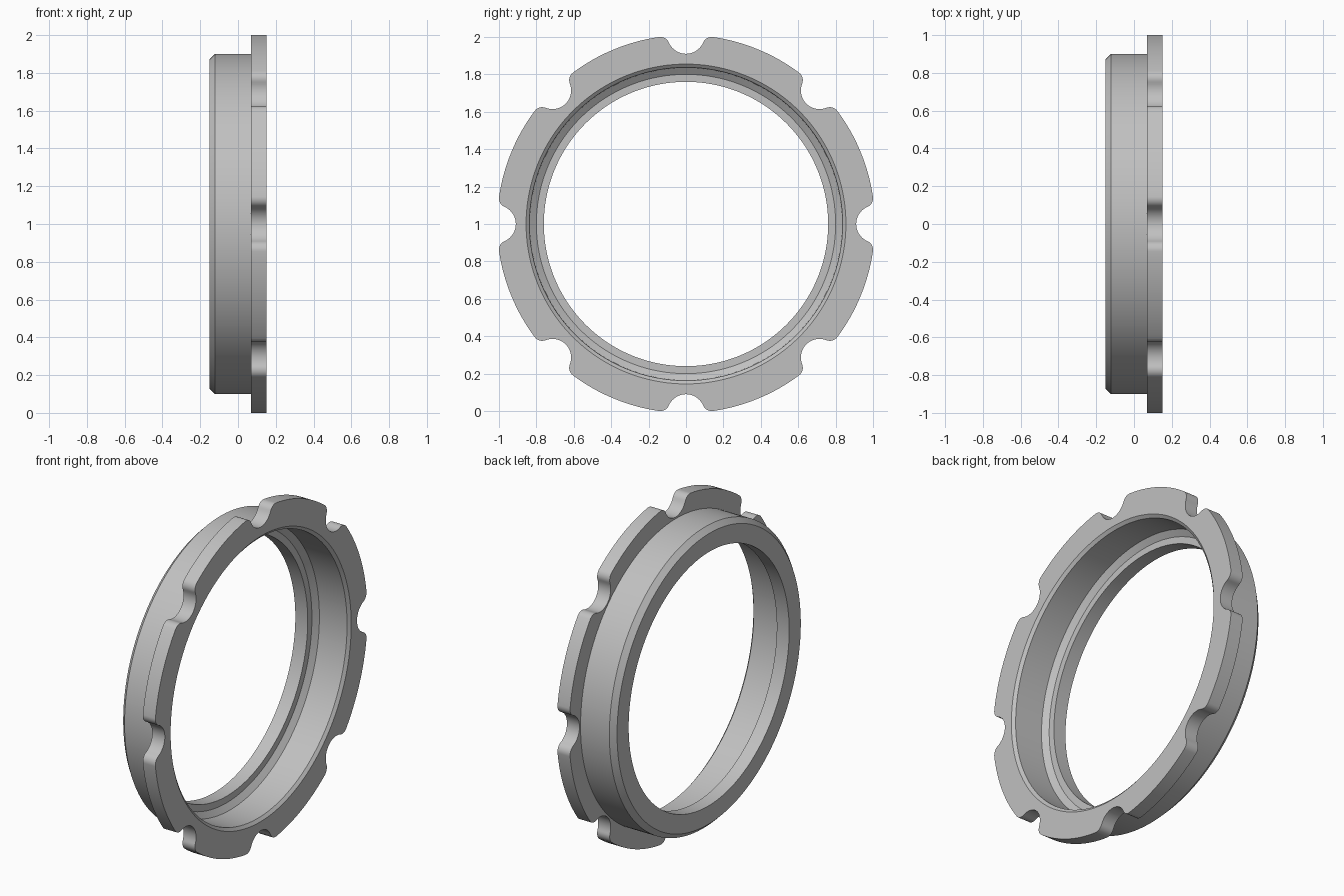
import bpy
import bmesh
from math import pi, cos, sin, atan2, sqrt

cube = bpy.data.objects.get("Cube")
if cube:
    bpy.data.objects.remove(cube, do_unlink=True)

# Flange outline sizes
OUTER = 1.01        # flange radius
NOTCH_AT = 1.01     # notch centre distance
NOTCH_R = 0.10
LIP_R = 0.05        # rounding beside each notch
NOTCHES = 8
FLANGE_FRONT, FLANGE_BACK = 0.152, 0.069


def arc(cx, cy, r, a0, a1, steps):
    return [(cx + r * cos(a0 + (a1 - a0) * i / steps),
             cy + r * sin(a0 + (a1 - a0) * i / steps)) for i in range(steps + 1)]


def half_sector():
    """Outline from notch bottom to the middle of a tooth, as (angle, radius)."""
    d = OUTER - LIP_R
    fx = (d * d + NOTCH_AT ** 2 - (NOTCH_R + LIP_R) ** 2) / (2 * NOTCH_AT)
    fy = sqrt(d * d - fx * fx)
    join = atan2(fy, fx - NOTCH_AT)
    tangent = atan2(fy, fx)
    pts = arc(NOTCH_AT, 0, NOTCH_R, pi, join, 10)
    pts += arc(fx, fy, LIP_R, join - pi, tangent, 8)[1:]
    pts += arc(0, 0, OUTER, tangent, pi / NOTCHES, 8)[1:]
    return [(atan2(y, x), sqrt(x * x + y * y)) for x, y in pts]


# Full outline: mirror the half sector, then repeat it around the axis
half = half_sector()
sector = [(-a, r) for a, r in reversed(half[1:-1])] + half
outline = [(a + 2 * pi * k / NOTCHES, r) for k in range(NOTCHES) for a, r in sector]

# Closed section (x, radius); radius None follows the notched outline
section = [
    (FLANGE_FRONT, None), (FLANGE_BACK, None),
    (FLANGE_BACK, 0.90), (-0.122, 0.90), (-0.152, 0.87),   # sleeve outside
    (-0.152, 0.76), (-0.07, 0.76),                         # narrow bore
    (-0.07, 0.80), (-0.045, 0.835),                        # inner step
    (0.137, 0.837), (FLANGE_FRONT, 0.855),                 # wide bore
]

bm = bmesh.new()
columns = []
for a, r_out in outline:
    columns.append([bm.verts.new((x, (r or r_out) * cos(a), 1 + (r or r_out) * sin(a)))
                    for x, r in section])
n = len(section)
for i, col in enumerate(columns):
    nxt = columns[(i + 1) % len(columns)]
    for j in range(n):
        k = (j + 1) % n
        bm.faces.new((col[j], nxt[j], nxt[k], col[k]))
bmesh.ops.recalc_face_normals(bm, faces=bm.faces)

mesh = bpy.data.meshes.new("notched_lock_ring")
bm.to_mesh(mesh)
bm.free()
ring = bpy.data.objects.new("notched_lock_ring", mesh)
bpy.context.collection.objects.link(ring)

# Plain grey metal
grey = bpy.data.materials.new("plain_grey")
grey.use_nodes = True
colour = (0.53, 0.53, 0.53, 1)
grey.diffuse_color = colour
grey.node_tree.nodes["Principled BSDF"].inputs["Base Color"].default_value = colour
mesh.materials.append(grey)

bpy.ops.object.select_all(action='DESELECT')
ring.select_set(True)
bpy.context.view_layer.objects.active = ring
bpy.ops.object.shade_smooth_by_angle(angle=pi / 6)
